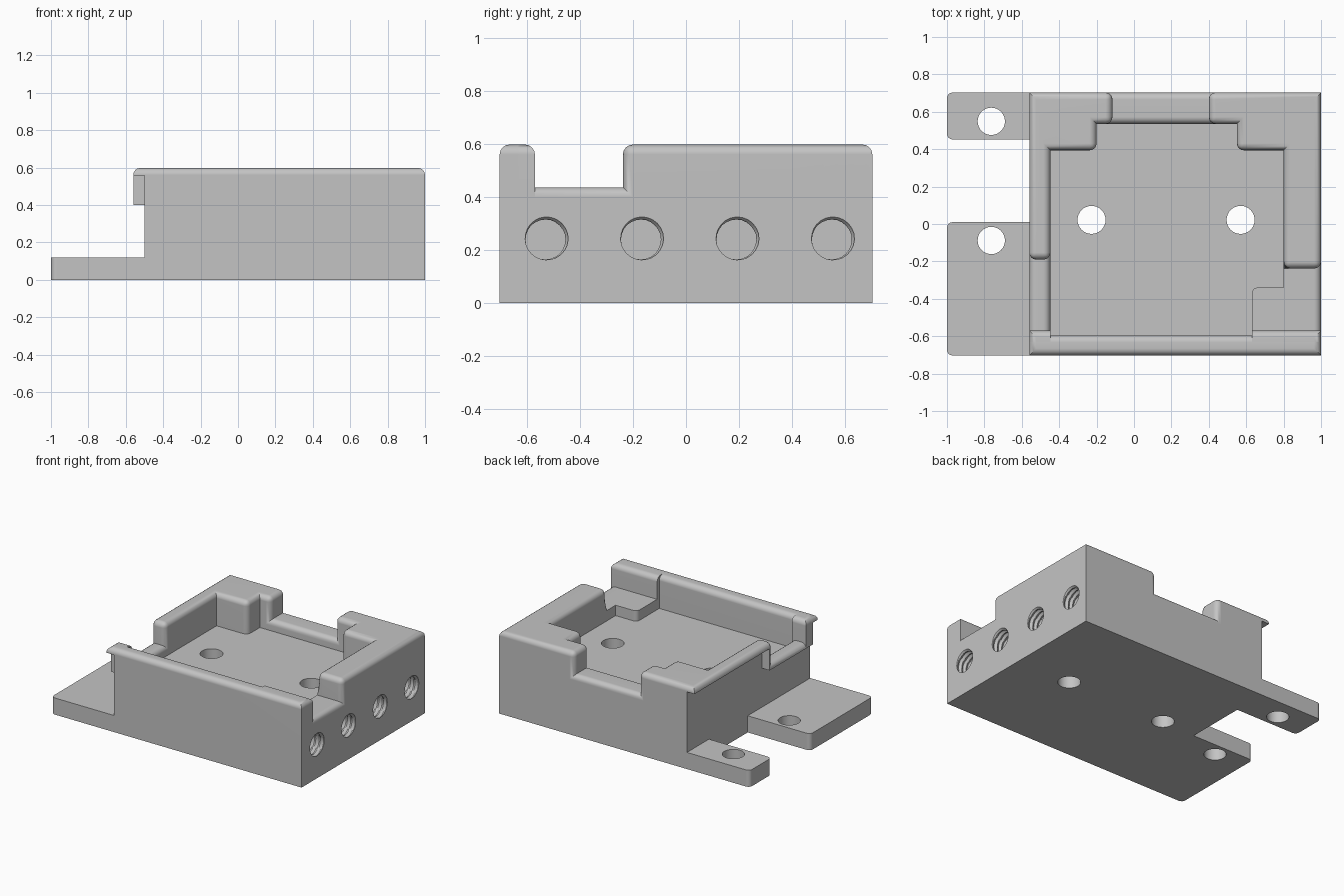
import bpy, bmesh, math

if "Cube" in bpy.data.objects:
    bpy.data.objects.remove(bpy.data.objects["Cube"], do_unlink=True)

grey = bpy.data.materials.new("plain grey")
grey.use_nodes = True
colour = (0.55, 0.55, 0.55, 1)
grey.diffuse_color = colour
grey.node_tree.nodes["Principled BSDF"].inputs["Base Color"].default_value = colour

TOP, SILL, FLOOR = 0.598, 0.437, 0.362
LEFT, DEPTH, FRONT_INNER = -0.56, 0.703, -0.595
ROUND = 0.037


def make(name, bm):
    bmesh.ops.recalc_face_normals(bm, faces=bm.faces)
    mesh = bpy.data.meshes.new(name)
    bm.to_mesh(mesh)
    bm.free()
    ob = bpy.data.objects.new(name, mesh)
    bpy.context.collection.objects.link(ob)
    mesh.materials.append(grey)
    return ob


def box(name, x, y, z, rounded=None, offset=0.03):
    """Box from ranges; edges whose midpoint passes the rule get rounded."""
    bm = bmesh.new()
    bmesh.ops.create_cube(bm, size=1)
    for v in bm.verts:
        v.co = [r[0] if c < 0 else r[1] for c, r in zip(v.co, (x, y, z))]
    if rounded:
        edges = [e for e in bm.edges if rounded((e.verts[0].co + e.verts[1].co) / 2)]
        bmesh.ops.bevel(bm, geom=edges, offset=offset, segments=4, profile=0.5, affect='EDGES')
    return make(name, bm)


def post(x, y, radius):
    bm = bmesh.new()
    bmesh.ops.create_cone(bm, cap_ends=True, segments=32, radius1=radius, radius2=radius, depth=3)
    bmesh.ops.translate(bm, verts=bm.verts, vec=(x, y, 0))
    return make("hole_cutter", bm)


def thread(y, z, depth=0.25, pitch=0.036, sides=24, steps=6):
    """Helical screw cutter running inward from the right face."""
    bm = bmesh.new()
    rings = []
    for i in range(-2, int(depth / pitch * steps)):
        ring = []
        for k in range(sides):
            a = 2 * math.pi * k / sides
            r = 0.081 + 0.006 * math.cos(2 * math.pi * i / steps + a - math.pi / 4)
            ring.append(bm.verts.new((1 - i * pitch / steps, y + r * math.cos(a), z + r * math.sin(a))))
        rings.append(ring)
    for p, q in zip(rings, rings[1:]):
        for k in range(sides):
            n = (k + 1) % sides
            bm.faces.new((p[k], p[n], q[n], q[k]))
    bm.faces.new(rings[0])
    bm.faces.new(rings[-1])
    bmesh.ops.triangulate(bm, faces=bm.faces[:])
    return make("thread_cutter", bm)


def cut(ob, cutter):
    cutter.hide_render = True
    mod = ob.modifiers.new("cut", 'BOOLEAN')
    mod.operation = 'DIFFERENCE'
    mod.solver = 'EXACT'
    mod.object = cutter
    bpy.context.view_layer.objects.active = ob
    bpy.ops.object.modifier_apply(modifier=mod.name)
    bpy.data.objects.remove(cutter, do_unlink=True)


# Block with a stepped pocket and three notches in its walls
body = box("housing", (LEFT, 1), (-DEPTH, DEPTH), (0, TOP))
for x, y, z in (
    ((-0.447, 0.8), (FRONT_INNER, 0.394), FLOOR),
    ((-0.2, 0.55), (0, 0.535), FLOOR),
    ((-0.115, 0.4), (0.1, 1), SILL),
    ((-1, 0), (FRONT_INNER, -0.19), SILL),
    ((0.5, 2), (FRONT_INNER, -0.238), SILL),
):
    cut(body, box("pocket_cutter", x, y, (z, 1)))

# Round the rim, sills and notch corners
bm = bmesh.new()
bm.from_mesh(body.data)
bmesh.ops.remove_doubles(bm, verts=bm.verts, dist=1e-4)
bmesh.ops.dissolve_limit(bm, angle_limit=0.01, verts=bm.verts, edges=bm.edges)
rim = []
for e in bm.edges:
    if len(e.link_faces) != 2 or e.calc_face_angle_signed(0) < 0.5:
        continue
    a, b = (v.co for v in e.verts)
    mid = (a + b) / 2
    outer = abs(abs(mid.y) - DEPTH) < 1e-3 and (mid.x < LEFT + 0.01 or mid.x > 0.99)
    ledge_side = abs(mid.x - 0.8) < 1e-3 and abs(mid.z - SILL) < 1e-3
    if max(a.z, b.z) > SILL - 0.01 and not outer and not ledge_side:
        rim.append(e)
bmesh.ops.bevel(bm, geom=rim, offset=ROUND, segments=4, profile=0.5, affect='EDGES')
bm.to_mesh(body.data)
bm.free()

# Undercut the left wall, leaving a thin overhanging lip
for y, z in (((-1, -0.615), 0.557), ((-0.62, -0.15), 0.4), ((-0.155, 1), 0.557)):
    cut(body, box("lip_cutter", (-1, -0.5), y, (-1, z)))

# Floor holes and threaded side holes
for x in (-0.227, 0.57):
    cut(body, post(x, 0.022, 0.075))
for y in (-0.53, -0.17, 0.19, 0.55):
    cut(body, thread(y, 0.24))

# Raised corner ledge in the pocket
parts = [body, box("corner_ledge", (0.63, 0.8), (FRONT_INNER, -0.34), (FLOOR, SILL),
                   lambda m: m.x < 0.64 and m.y > -0.35 and m.z < SILL - 0.01 and m.z > FLOOR + 0.01)]

# Thickened ends of the front wall
for name, x, end in (("front_wall_right_end", (0.63, 1), 1),
                     ("front_wall_left_end", (LEFT, -0.447), LEFT)):
    parts.append(box(name, x, (-0.65, -0.57), (0.4, TOP),
                     lambda m: m.z > TOP - 0.01 and (m.y > -0.58 or abs(m.x - end) < 0.01), ROUND))

# Mounting plates with one hole each
for name, y, hole in (("front_mount_plate", (-DEPTH, 0.01), -0.088),
                      ("back_mount_plate", (0.452, DEPTH), 0.549)):
    plate = box(name, (-1, -0.5), y, (0, 0.12), lambda m: m.x < -0.99 and 0.01 < m.z < 0.11 and
                min(abs(m.y - y[0]), abs(m.y - y[1])) < 0.01)
    cut(plate, post(-0.763, hole, 0.073))
    parts.append(plate)

# Smooth the rounds while keeping the broad faces flat
bpy.ops.object.select_all(action='DESELECT')
for ob in parts:
    ob.select_set(True)
bpy.ops.object.shade_smooth_by_angle(angle=math.radians(32))
for ob in parts:
    mod = ob.modifiers.new("flat_faces", 'WEIGHTED_NORMAL')
    mod.keep_sharp = True
